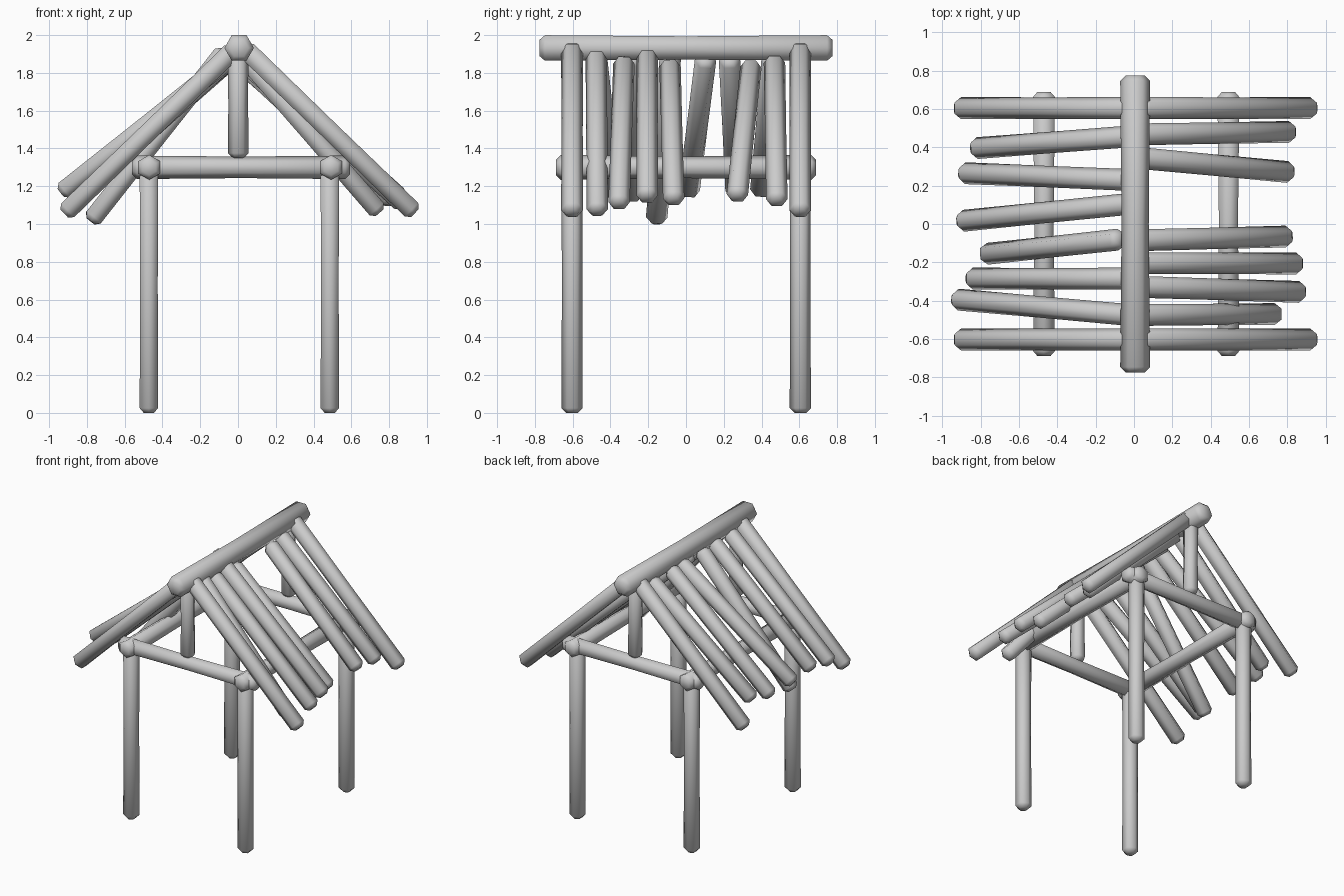
import bpy, bmesh, math
from mathutils import Vector

cube = bpy.data.objects.get("Cube")
if cube:
    bpy.data.objects.remove(cube)

grey = bpy.data.materials.new("plain_grey")
grey.use_nodes = True
grey.diffuse_color = (0.6, 0.6, 0.6, 1)
grey.node_tree.nodes["Principled BSDF"].inputs["Base Color"].default_value = (0.6, 0.6, 0.6, 1)

X, Y, Z = Vector((1, 0, 0)), Vector((0, 1, 0)), Vector((0, 0, 1))
SIDES = 6


def log(name, start, end, radius, corner, middle=1.0, chamfer=0.025):
    """Six-sided log with chamfered ends; one corner points along 'corner'."""
    start, end = Vector(start), Vector(end)
    axis = (end - start).normalized()
    u = (corner - axis * corner.dot(axis)).normalized()
    v = axis.cross(u)
    length = (end - start).length
    rings = [(0, radius - chamfer), (chamfer, radius), (length / 2, radius * middle),
             (length - chamfer, radius), (length, radius - chamfer)]
    bm = bmesh.new()
    loops = []
    for along, r in rings:
        loops.append([])
        for i in range(SIDES):
            a = math.tau * i / SIDES
            p = start + axis * along + (u * math.cos(a) + v * math.sin(a)) * r
            loops[-1].append(bm.verts.new(p))
    for low, high in zip(loops, loops[1:]):
        for i in range(SIDES):
            j = (i + 1) % SIDES
            bm.faces.new((low[i], low[j], high[j], high[i]))
    bm.faces.new(loops[0][::-1])
    bm.faces.new(loops[-1])
    bmesh.ops.recalc_face_normals(bm, faces=bm.faces[:])
    mesh = bpy.data.meshes.new(name)
    bm.to_mesh(mesh)
    bm.free()
    mesh.materials.append(grey)
    obj = bpy.data.objects.new(name, mesh)
    bpy.context.collection.objects.link(obj)
    bpy.ops.object.select_all(action='DESELECT')
    obj.select_set(True)
    bpy.context.view_layer.objects.active = obj
    bpy.ops.object.shade_smooth_by_angle(angle=math.radians(65))


# Frame: posts, cross beams, king posts and end rafters at front and back
for end, y in (("front", -0.603), ("back", 0.605)):
    for side, x in (("right", -0.472), ("left", 0.486)):
        log(f"{end}_{side}_post", (x, y, 0), (x, y, 1.35), 0.056, Y, 0.97)
    log(f"{end}_cross_beam", (-0.56, y, 1.3), (0.592, y, 1.3), 0.062, Z, 0.92)
    log(f"{end}_king_post", (0.002, y, 1.35), (0, y, 1.92), 0.055, X, 0.95)
    log(f"{end}_left_end_rafter", (0.03, y, 1.935), (0.937, y, 1.058), 0.058, Y, 0.97)
    log(f"{end}_right_end_rafter", (-0.02, y, 1.925), (-0.92, y, 1.055), 0.058, Y, 0.97)

# Side beams and ridge
log("right_side_beam", (-0.47, -0.688, 1.3), (-0.47, 0.688, 1.3), 0.066, Z, 0.87)
log("left_side_beam", (0.493, -0.688, 1.3), (0.493, 0.688, 1.3), 0.066, Z, 0.87)
log("ridge_beam", (0.006, -0.775, 1.932), (0.006, 0.775, 1.932), 0.078, X, 0.91, 0.028)

# Loose roof poles: (top y, top z, eave x, eave y, eave z)
left_poles = [
    (-0.475, 1.90, 0.75, -0.47, 1.06),
    (-0.328, 1.865, 0.88, -0.355, 1.10),
    (-0.205, 1.90, 0.865, -0.206, 1.135),
    (-0.085, 1.85, 0.81, -0.065, 1.12),
    (0.345, 1.845, 0.82, 0.27, 1.14),
    (0.468, 1.87, 0.827, 0.481, 1.115),
]
right_poles = [
    (-0.475, 1.89, -0.937, -0.393, 1.165),
    (-0.285, 1.89, -0.86, -0.285, 1.14),
    (-0.08, 1.915, -0.78, -0.157, 1.015),
    (0.105, 1.88, -0.91, 0.015, 1.165),
    (0.23, 1.88, -0.90, 0.266, 1.16),
    (0.457, 1.88, -0.837, 0.395, 1.165),
]
for side, poles, top_x in (("left", left_poles, 0.02), ("right", right_poles, -0.025)):
    for n, (ty, tz, ex, ey, ez) in enumerate(poles, 1):
        # One steep pole stops just short of the ridge
        x = -0.07 if ez < 1.03 else top_x
        log(f"{side}_roof_pole_{n}", (x, ty, tz), (ex, ey, ez), 0.057, Y, 0.98)
